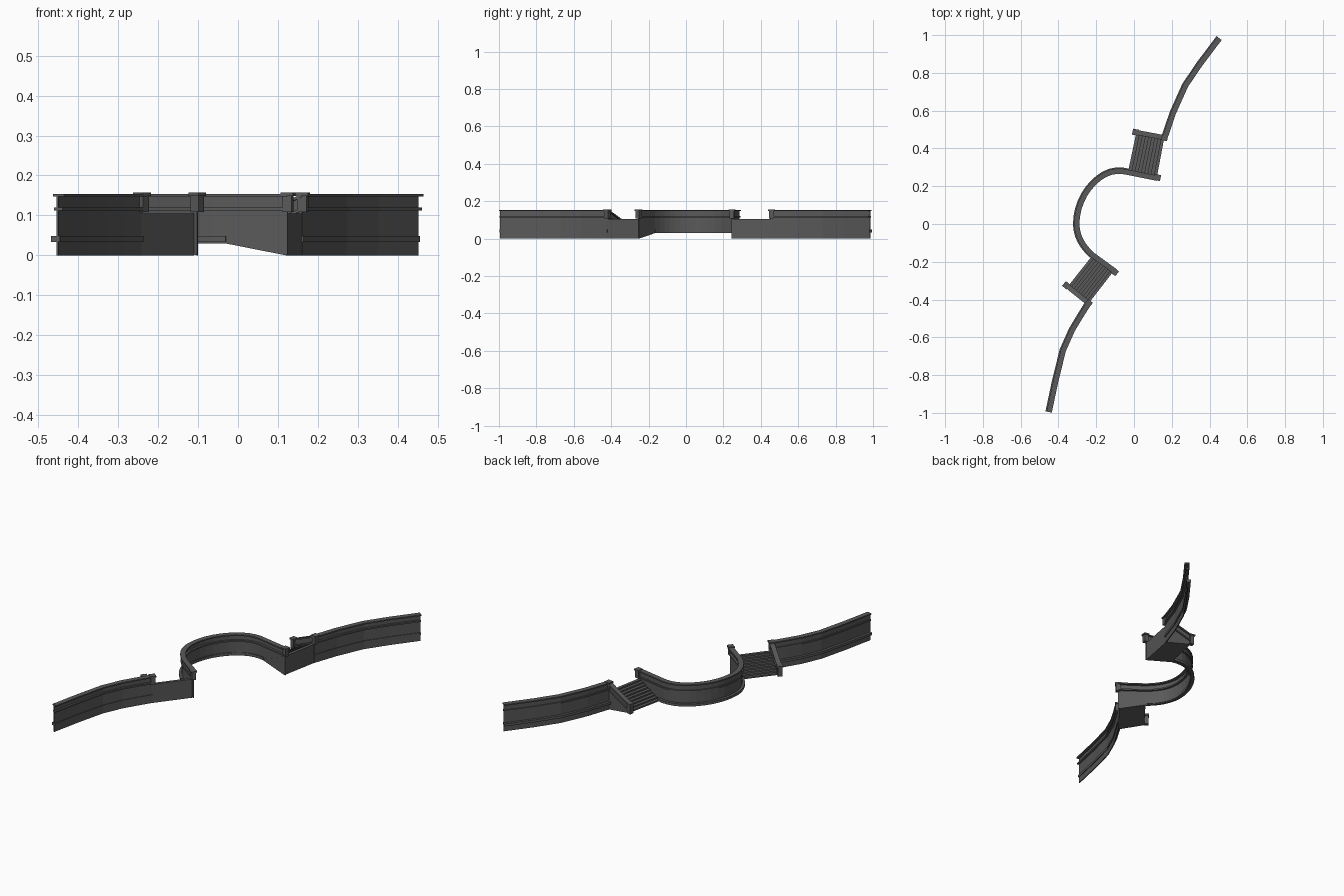
import bpy, bmesh
from mathutils import Vector

if "Cube" in bpy.data.objects:
    bpy.data.objects.remove(bpy.data.objects["Cube"])

stone = bpy.data.materials.new("dark_stone")
stone.diffuse_color = (0.1, 0.1, 0.1, 1)
stone.use_nodes = True
stone.node_tree.nodes["Principled BSDF"].inputs["Base Color"].default_value = stone.diffuse_color


def finish(name, bm):
    bmesh.ops.recalc_face_normals(bm, faces=bm.faces)
    me = bpy.data.meshes.new(name)
    bm.to_mesh(me)
    bm.free()
    ob = bpy.data.objects.new(name, me)
    me.materials.append(stone)
    bpy.context.collection.objects.link(ob)
    return ob


def strip(name, path, o0, o1, zlo, zhi):
    """Mitred rectangular bar along a path; offsets are to the left (inner side)."""
    P = [Vector(p) for p in path]
    n = len(P)
    lo = zlo if isinstance(zlo, list) else [zlo] * n
    hi = zhi if isinstance(zhi, list) else [zhi] * n
    dirs = [(P[i + 1] - P[i]).normalized() for i in range(n - 1)]
    nor = [Vector((-d.y, d.x)) for d in dirs]
    bm = bmesh.new()
    rings = []
    for i in range(n):
        a, b = nor[max(i - 1, 0)], nor[min(i, n - 2)]
        m = (a + b).normalized()
        m = m / m.dot(a)
        rings.append([bm.verts.new((*(P[i] + m * o), z)) for o, z in
                      ((o0, lo[i]), (o1, lo[i]), (o1, hi[i]), (o0, hi[i]))])
    for r, s in zip(rings, rings[1:]):
        for k in range(4):
            bm.faces.new((r[k], r[(k + 1) % 4], s[(k + 1) % 4], s[k]))
    bm.faces.new(rings[0])
    bm.faces.new(rings[-1][::-1])
    return finish(name, bm)


def post(name, p, toward, z0, z1):
    """Square post with a wider cap, turned to face along the rail."""
    p = Vector(p)
    d = (Vector(toward) - p).normalized()
    for part, h, a, b in (("shaft", .012, z0, z1 - .008), ("cap", .016, z1 - .008, z1)):
        strip(f"{name}_{part}", [p - d * h, p + d * h], -h, h, a, b)


def stair(name, hi, lo, steps=9, top=.105, low=.03):
    """Solid flight between two edges, with a sloping underside."""
    prof = [(0, 0), (0, top)]
    rise = (top - low) / steps
    for i in range(1, steps + 1):
        prof += [(i / steps, top - (i - 1) * rise), (i / steps, top - i * rise)]
    prof[-1] = (1, low)
    bm = bmesh.new()
    sides = []
    for k in (0, 1):
        h, l = Vector(hi[k]), Vector(lo[k])
        sides.append([bm.verts.new((*h.lerp(l, t), z)) for t, z in prof])
    a, b = sides
    m = len(prof)
    for i in range(m):
        bm.faces.new((a[i], a[(i + 1) % m], b[(i + 1) % m], b[i]))
    bm.faces.new(a)
    bm.faces.new(b[::-1])
    return finish(name, bm)


def wall_top(name, path):
    """Parapet mouldings: lower string course and handrail."""
    strip(name + "_string_course", path, -.008, .014, .112, .120)
    strip(name + "_handrail", path, -.010, .018, .147, .154)


def side_rail(name, path):
    """Sloping parapet beside a flight, first point at the top of the stairs."""
    flip = -.07
    strip(name + "_panel", path, -.003, .003, [0, .03], [.15, .15 + flip])
    strip(name + "_string", path, -.010, .010, [.112, .112 + flip], [.120, .120 + flip])
    strip(name + "_handrail", path, -.013, .013, [.146, .146 + flip], [.154, .154 + flip])


# Wall paths, all running north to south so the inner side is on the left
north = [(.450, .985), (.348, .85), (.270, .735), (.205, .59), (.158, .452)]
south = [(-.243, -.418), (-.285, -.485), (-.33, -.56), (-.378, -.668),
         (-.418, -.83), (-.453, -.995)]
curve = [(-.03, .277), (-.062, .283), (-.095, .283), (-.126, .277), (-.157, .264),
         (-.188, .244), (-.217, .218), (-.243, .188), (-.265, .155), (-.283, .118),
         (-.296, .08), (-.304, .04), (-.307, 0), (-.304, -.031), (-.296, -.062),
         (-.284, -.09), (-.268, -.116), (-.247, -.142), (-.222, -.167)]
arc = [(.125, .246)] + curve + [(-.102, -.254)]

# Straight-faceted end walls
for name, path in (("north_wall", north), ("south_wall", south)):
    strip(name + "_body", path, -.002, .003, 0, .15)
    strip(name + "_base_ledge", path, -.016, .007, .034, .048)
    wall_top(name, path)

# Curved terrace wall, its ends dropping to the ground beside the stairs
ends = [0] + [.03] * len(curve) + [0]
objs = [strip("curved_wall_body", arc, -.002, .003, ends, .15),
        strip("curved_wall_base_ledge", curve, -.016, .007, .034, .048)]
wall_top("curved_wall", arc)

# Flights of steps
stair("north_stair", [(.160, .455), (.120, .243)], [(.012, .483), (-.032, .274)])
stair("south_stair", [(-.110, -.252), (-.240, -.420)], [(-.222, -.169), (-.352, -.333)])

# Sloping side parapets
n_hi, n_lo = (.162, .457), (.008, .486)
s_hi, s_lo = (-.240, -.420), (-.358, -.325)
side_rail("north_stair_rail", [n_hi, n_lo])
side_rail("south_stair_rail", [s_hi, s_lo])

# Posts
post("north_upper_post", n_hi, n_lo, .108, .157)
post("north_lower_post", n_lo, n_hi, .03, .088)
post("south_upper_post", s_hi, s_lo, .108, .157)
post("south_lower_post", s_lo, s_hi, .03, .088)
post("curved_wall_north_post", arc[0], arc[1], .108, .157)
post("curved_wall_south_post", arc[-1], arc[-2], .108, .157)
